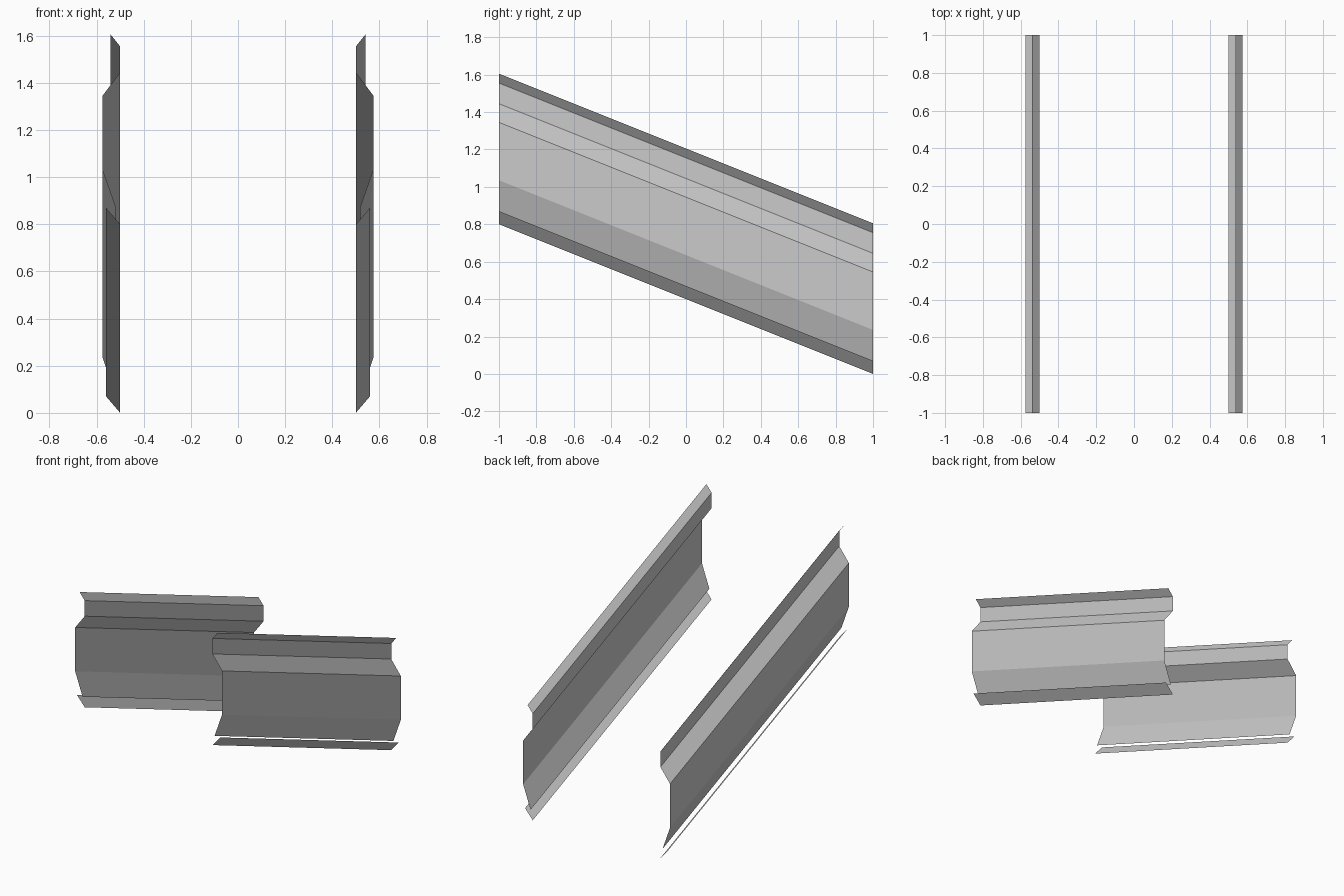
import bpy
import bmesh

cube = bpy.data.objects.get("Cube")
if cube:
    bpy.data.objects.remove(cube, do_unlink=True)

steel = bpy.data.materials.new("galvanised_grey")
steel.use_nodes = True
colour = (0.6, 0.6, 0.6, 1)
steel.diffuse_color = colour
steel.node_tree.nodes["Principled BSDF"].inputs["Base Color"].default_value = colour

HALF_LENGTH = 1.0
DROP = 0.8  # fall from the front end to the back end

# Cross-sections (x, z) at the front end, listed top to bottom
RAIL = [(0.54, 1.605), (0.5, 1.555), (0.5, 1.445),
        (0.575, 1.345), (0.575, 1.035), (0.517, 0.87)]
LIP = [(0.56, 0.87), (0.5, 0.8)]


def sloped_sheet(name, profile, side):
    """Sweep an open profile down the slope; side mirrors it in x."""
    bm = bmesh.new()
    front = [bm.verts.new((side * x, -HALF_LENGTH, z)) for x, z in profile]
    back = [bm.verts.new((side * x, HALF_LENGTH, z - DROP)) for x, z in profile]
    for i in range(len(profile) - 1):
        quad = [front[i], front[i + 1], back[i + 1], back[i]]
        bm.faces.new(quad if side > 0 else quad[::-1])
    mesh = bpy.data.meshes.new(name)
    bm.to_mesh(mesh)
    bm.free()
    mesh.materials.append(steel)
    bpy.context.collection.objects.link(bpy.data.objects.new(name, mesh))


# Matching folded rail and separate lower lip on each side
for label, side in (("left", 1), ("right", -1)):
    sloped_sheet(label + "_rail", RAIL, side)
    sloped_sheet(label + "_lower_lip", LIP, side)
